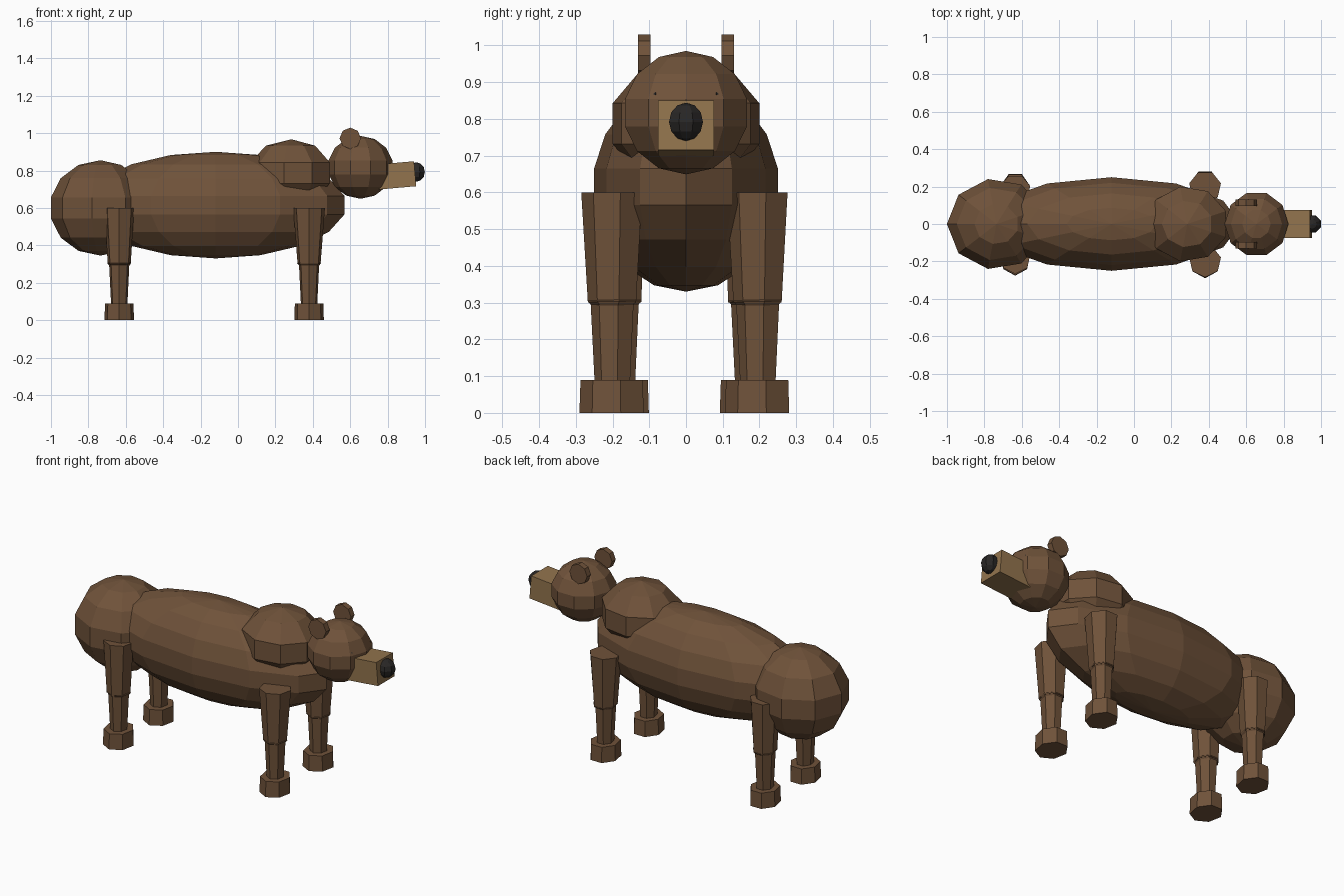
import bpy, math
from mathutils import Matrix

if "Cube" in bpy.data.objects:
    bpy.data.objects.remove(bpy.data.objects["Cube"])


def material(name, rgb):
    m = bpy.data.materials.new(name)
    m.diffuse_color = (*rgb, 1)
    m.use_nodes = True
    m.node_tree.nodes["Principled BSDF"].inputs["Base Color"].default_value = m.diffuse_color
    return m


FUR = material("fur", (0.16, 0.085, 0.042))
TAN = material("tan_fur", (0.29, 0.175, 0.075))
DARK = material("dark", (0.022, 0.02, 0.019))


def stack(name, rings, sides, start, mat, matrix=Matrix()):
    """Skin rings of (z, rx, ry); a ring of zero radius becomes a pole."""
    verts, faces, loops = [], [], []
    for z, rx, ry in rings:
        n = 1 if rx < 1e-6 else sides
        loops.append(list(range(len(verts), len(verts) + n)))
        for i in range(n):
            a = start + math.tau * i / sides
            verts.append((rx * math.cos(a), ry * math.sin(a), z))
    for lo, hi in zip(loops, loops[1:]):
        for i in range(sides):
            j = (i + 1) % sides
            if len(lo) == 1:
                faces.append((lo[0], hi[j], hi[i]))
            elif len(hi) == 1:
                faces.append((lo[i], lo[j], hi[0]))
            else:
                faces.append((lo[i], lo[j], hi[j], hi[i]))
    if len(loops[0]) > 1:
        faces.append(loops[0][::-1])
    if len(loops[-1]) > 1:
        faces.append(loops[-1])
    me = bpy.data.meshes.new(name)
    me.from_pydata(verts, [], faces)
    me.materials.append(mat)
    ob = bpy.data.objects.new(name, me)
    ob.matrix_world = matrix
    bpy.context.collection.objects.link(ob)
    return ob


def ball(name, centre, radii, sides, bands, mat, start=math.pi):
    """Low-poly ellipsoid with upright poles."""
    rings = []
    for k in range(bands + 1):
        lat = -math.pi / 2 + math.pi * k / bands
        c = 0 if k in (0, bands) else math.cos(lat)
        rings.append((radii[2] * math.sin(lat), radii[0] * c, radii[1] * c))
    return stack(name, rings, sides, start, mat, Matrix.Translation(centre))


# Torso, rump and shoulder hump
ball("body", (-0.12, 0, 0.615), (0.70, 0.254, 0.285), 12, 9, FUR)
ball("rump", (-0.735, 0, 0.60), (0.272, 0.25, 0.255), 9, 7, FUR)
ball("shoulder_hump", (0.285, 0, 0.787), (0.231, 0.213, 0.18), 9, 5, FUR)

# Head
ball("head", (0.655, 0, 0.817), (0.175, 0.179, 0.168), 10, 7, FUR)

# Muzzle box, pitched slightly upwards
s = math.sqrt(2)
pitch = Matrix.Translation((0.847, 0, 0.774)) @ Matrix.Rotation(math.radians(-5), 4, 'Y')
stack("muzzle", [(-0.067, 0.1 * s, 0.076 * s), (0.067, 0.1 * s, 0.076 * s)],
      4, math.pi / 4, TAN, pitch)
ball("nose", (0.953, 0, 0.792), (0.05, 0.05, 0.052), 8, 6, DARK, math.pi / 8)

# Ears and eyes
for side, y in (("right", -1), ("left", 1)):
    m = Matrix.Translation((0.6, y * 0.114, 0.972)) @ Matrix.Rotation(math.pi / 2, 4, 'X')
    stack(side + "_ear", [(-0.017, 0.057, 0.057), (0.017, 0.057, 0.057)], 8, 0, FUR, m)
    ball(side + "_eye", (0.781, y * 0.083, 0.863), (0.014, 0.014, 0.014), 6, 5, DARK)

# Legs: thigh, knee, shin and paw, seven-sided
for end, x, yc, top in (("front", 0.38, 0.198, 0.087), ("rear", -0.635, 0.184, 0.082)):
    for side, y in (("right", -yc), ("left", yc)):
        name = f"{end}_{side}_"
        m = Matrix.Translation((x, y, 0))
        a = -math.pi / 2
        stack(name + "upper_leg", [(0.30, 0.063, 0.069), (0.60, top, top)], 7, a, FUR, m)
        ball(name + "knee", (x, y, 0.305), (0.066, 0.07, 0.033), 7, 4, FUR, a)
        stack(name + "lower_leg", [(0.07, 0.044, 0.05), (0.31, 0.056, 0.062)], 7, a, FUR, m)
        stack(name + "paw", [(0, 0.081, 0.092), (0.09, 0.078, 0.089)], 7, a, FUR, m)
